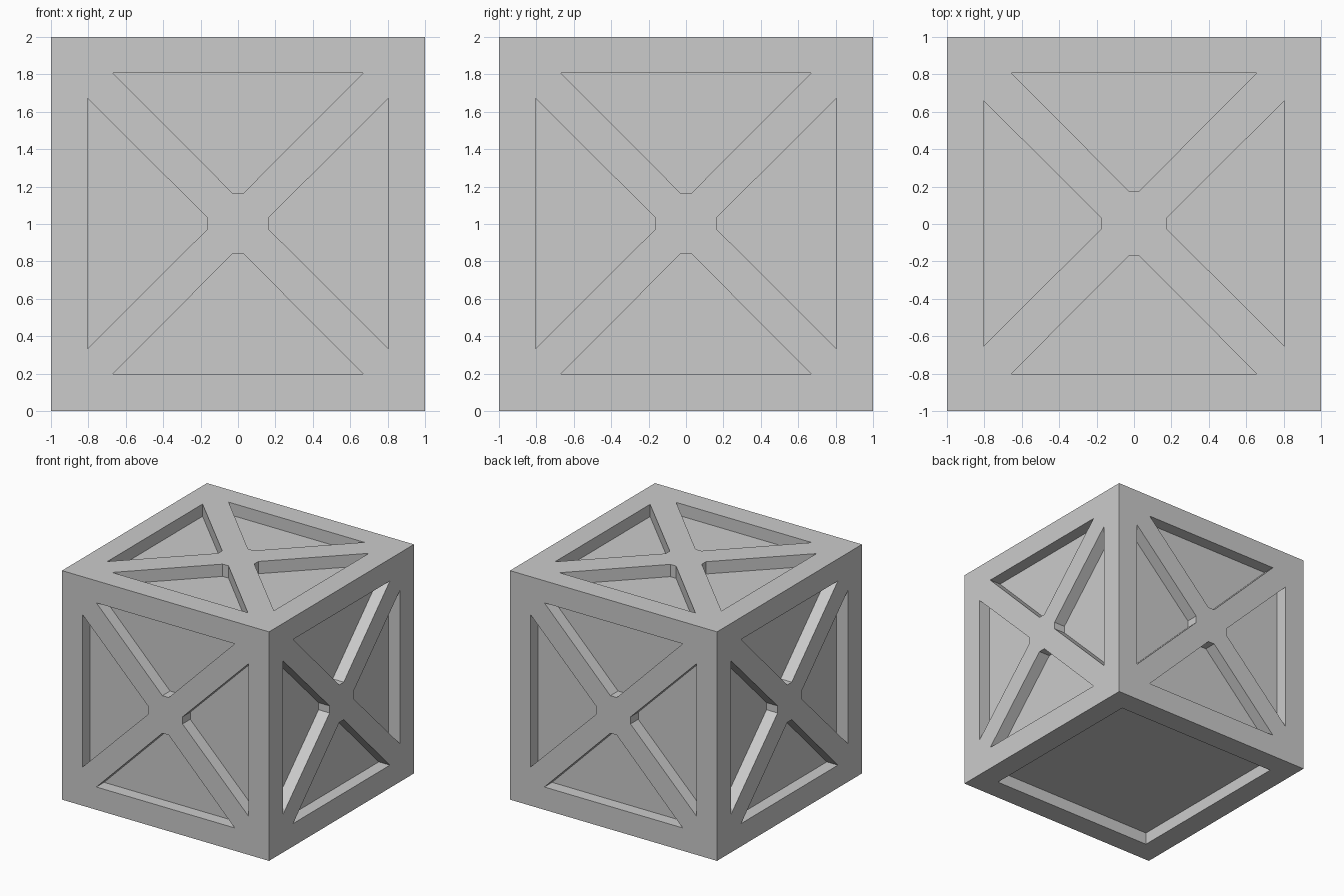
import bpy, bmesh
from math import pi
from mathutils import Matrix, Vector

if "Cube" in bpy.data.objects:
    bpy.data.objects.remove(bpy.data.objects["Cube"])

DEPTH = 0.107
CENTRE = Vector((0, 0, 1))


def add_prism(bm, outline, matrix):
    """Prism pocket in a face looking along local +z, one unit from the centre."""
    low = [bm.verts.new(matrix @ Vector((x, y, 1 - DEPTH))) for x, y in outline]
    high = [bm.verts.new(matrix @ Vector((x, y, 1.1))) for x, y in outline]
    bm.faces.new(low[::-1])
    bm.faces.new(high)
    n = len(outline)
    for i in range(n):
        j = (i + 1) % n
        bm.faces.new((low[i], low[j], high[j], high[i]))


def add_cross_pockets(bm, matrix, outer, half_long, inner, half_short):
    """Four trapezoid pockets that leave an X brace on the face."""
    outline = [(-half_short, inner), (half_short, inner),
               (half_long, outer), (-half_long, outer)]
    for k in range(4):
        add_prism(bm, outline, matrix @ Matrix.Rotation(k * pi / 2, 4, 'Z'))


# Crate body
bpy.ops.mesh.primitive_cube_add(size=2, location=CENTRE)
crate = bpy.context.object
crate.name = "crate_body"

# Pockets: braced on four sides and top, plain square underneath
bm = bmesh.new()
base = Matrix.Translation(CENTRE)
nudge = Matrix.Translation((0, 0.003, 0))
for k in range(4):
    side = base @ Matrix.Rotation(k * pi / 2, 4, 'Z') @ Matrix.Rotation(pi / 2, 4, 'X')
    add_cross_pockets(bm, side @ nudge, 0.804, 0.668, 0.164, 0.031)
add_cross_pockets(bm, base @ nudge, 0.804, 0.656, 0.174, 0.028)
add_prism(bm, [(-0.803, -0.803), (0.803, -0.803), (0.803, 0.803), (-0.803, 0.803)],
          base @ Matrix.Rotation(pi, 4, 'X'))
bmesh.ops.recalc_face_normals(bm, faces=bm.faces)
mesh = bpy.data.meshes.new("pocket_cutter")
bm.to_mesh(mesh)
bm.free()
cutter = bpy.data.objects.new("pocket_cutter", mesh)
bpy.context.collection.objects.link(cutter)
cutter.hide_render = True

# Carve the pockets
mod = crate.modifiers.new("pockets", 'BOOLEAN')
mod.operation = 'DIFFERENCE'
mod.solver = 'EXACT'
mod.object = cutter
bpy.context.view_layer.objects.active = crate
bpy.ops.object.modifier_apply(modifier=mod.name)
bpy.data.objects.remove(cutter, do_unlink=True)
